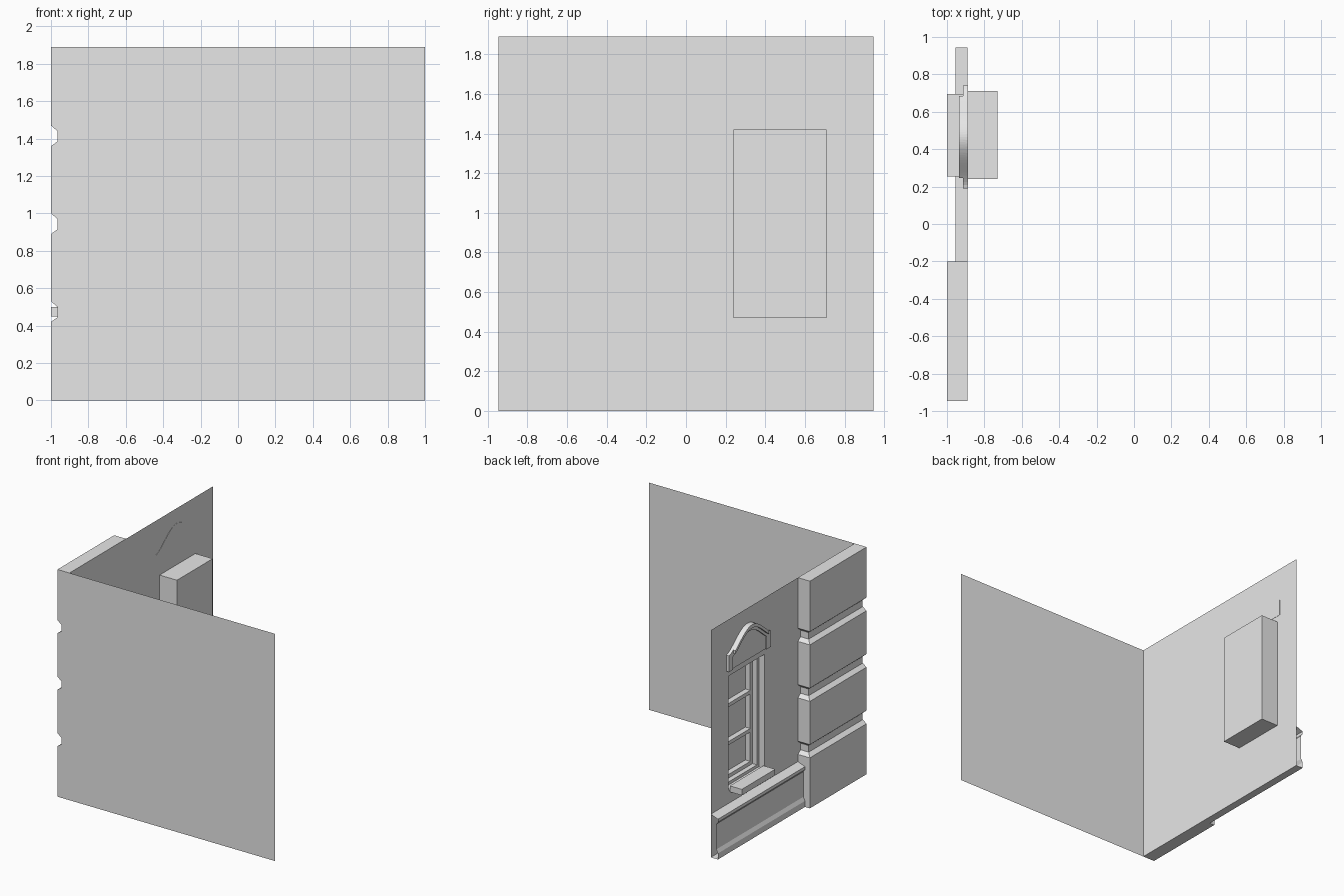
import bpy, bmesh, math

cube = bpy.data.objects.get("Cube")
if cube:
    bpy.data.objects.remove(cube, do_unlink=True)

stone = bpy.data.materials.new("pale_grey_plaster")
stone.use_nodes = True
GREY = (0.8, 0.8, 0.8, 1)
stone.diffuse_color = GREY
stone.node_tree.nodes["Principled BSDF"].inputs["Base Color"].default_value = GREY

D, H = 0.945, 1.89          # half depth and height of the corner
WALL = -0.89                # plane of the side wall
Y0, Y1, Z0, Z1 = 0.24, 0.71, 0.47, 1.42   # window opening


def finish(name, bm, recalc=True):
    if recalc:
        bmesh.ops.recalc_face_normals(bm, faces=bm.faces)
    me = bpy.data.meshes.new(name)
    bm.to_mesh(me)
    bm.free()
    me.materials.append(stone)
    ob = bpy.data.objects.new(name, me)
    bpy.context.collection.objects.link(ob)
    return ob


def face(bm, pts):
    return bm.faces.new([bm.verts.new(p) for p in pts])


def prism_x(name, yz, x0, x1):
    """Outline in y, z extruded along x."""
    bm = bmesh.new()
    f = face(bm, [(x0, y, z) for y, z in yz])
    ext = bmesh.ops.extrude_face_region(bm, geom=[f])
    for v in ext["geom"]:
        if isinstance(v, bmesh.types.BMVert):
            v.co.x = x1
    return finish(name, bm)


def box(name, x0, x1, y0, y1, z0, z1):
    return prism_x(name, [(y0, z0), (y1, z0), (y1, z1), (y0, z1)], x0, x1)


def ring(name, x0, x1, inset, width):
    """Rectangular frame set inside the window opening."""
    a, b, c, d = Y0 + inset, Y1 - inset, Z0 + inset, Z1 - inset
    box(name + "_right", x0, x1, a, a + width, c, d)
    box(name + "_left", x0, x1, b - width, b, c, d)
    box(name + "_bottom", x0, x1, a + width, b - width, c, c + width)
    box(name + "_top", x0, x1, a + width, b - width, d - width, d)


# Front wall, a thin sheet
bm = bmesh.new()
face(bm, [(WALL, -D, 0), (1, -D, 0), (1, -D, H), (WALL, -D, H)])
finish("front_wall", bm, False)

# Side wall sheet with the window opening left out
bm = bmesh.new()
ys, zs = [-D, Y0, Y1, D], [0, Z0, Z1, H]
for i in range(3):
    for j in range(3):
        if (i, j) != (1, 1):
            face(bm, [(WALL, ys[i], zs[j]), (WALL, ys[i], zs[j + 1]),
                      (WALL, ys[i + 1], zs[j + 1]), (WALL, ys[i + 1], zs[j])])
bmesh.ops.remove_doubles(bm, verts=bm.verts, dist=1e-5)
finish("side_wall", bm, False)

# Corner pier of four blocks with chamfered grooves between
levels = [(0, 0)]
for k in range(3):
    z = 0.475 + 0.47 * k
    levels += [(z - 0.055, 0), (z - 0.03, 0.035), (z + 0.025, 0.035), (z + 0.055, 0)]
levels.append((H, 0))
bm = bmesh.new()
loops = []
for z, s in levels:
    loops.append([bm.verts.new(p) for p in (
        (-1 + s, -D, z), (WALL, -D, z), (WALL, -0.2 - s, z), (-1 + s, -0.2 - s, z))])
for lo, hi in zip(loops, loops[1:]):
    for i in (0, 2, 3):     # the side against the wall stays open
        j = (i + 1) % 4
        bm.faces.new([lo[i], lo[j], hi[j], hi[i]])
bm.faces.new(loops[0][::-1])
bm.faces.new(loops[-1])
finish("corner_pier", bm)

# Plinth moulding along the foot of the side wall
profile = [(WALL, 0.36), (-0.955, 0.335), (-0.955, 0.31), (-0.94, 0.29),
           (-0.94, 0.08), (-0.955, 0.05), (-0.955, 0), (WALL, 0)]
bm = bmesh.new()
for (xa, za), (xb, zb) in zip(profile, profile[1:]):
    face(bm, [(xa, -0.2, za), (xb, -0.2, zb), (xb, D, zb), (xa, D, za)])
bmesh.ops.remove_doubles(bm, verts=bm.verts, dist=1e-5)
finish("plinth", bm)

# Window recess, a shell open to the outside
shell = box("window_recess", WALL, -0.73, Y0, Y1, Z0, Z1)
bm = bmesh.new()
bm.from_mesh(shell.data)
bmesh.ops.delete(bm, geom=[f for f in bm.faces
                           if f.calc_center_median().x < WALL + 0.01], context='FACES')
bm.to_mesh(shell.data)
bm.free()

# Stepped frame, sash, glass and glazing bars
ring("window_frame", -0.84, -0.735, 0.003, 0.025)
ring("window_sash", -0.80, -0.735, 0.028, 0.03)
box("window_glass", -0.755, -0.75, Y0 + 0.03, Y1 - 0.03, Z0 + 0.03, Z1 - 0.03)
for k in (1, 2):
    z = Z0 + (Z1 - Z0) * k / 3
    box(f"glazing_bar_{k}", -0.80, -0.75, Y0 + 0.058, Y1 - 0.058, z - 0.015, z + 0.015)

# Window sill
box("window_sill", -1, WALL, 0.255, 0.695, 0.45, 0.50)

# Bell-shaped pediment over the window
MID, HALF, FOOT = 0.465, 0.275, 1.47


def crest(t):
    return 1.605 + 0.16 * (0.5 + 0.5 * math.cos(math.pi * t)) ** 0.75


def band(name, reach, thick, x0):
    """Moulding that follows the crest of the pediment."""
    ts = [reach * (i / 16 - 1) for i in range(33)]
    top = [(MID + HALF * t, crest(t)) for t in ts]
    prism_x(name, top + [(y, z - thick) for y, z in reversed(top)], x0, -0.9)


ts = [i / 16 - 1 for i in range(33)]
prism_x("pediment_panel", [(MID - HALF, FOOT)] + [(MID + HALF * t, crest(t)) for t in ts]
        + [(MID + HALF, FOOT)], -0.902, -0.888)
band("pediment_cornice", 1, 0.055, -0.915)
band("pediment_fillet", 0.8, 0.028, -0.935)
for side, name in ((-1, "right"), (1, "left")):
    a, b = sorted((MID + side * HALF, MID + side * (HALF - 0.055)))
    box("pediment_block_" + name, -0.914, -0.9, a, b, FOOT, 1.6)
